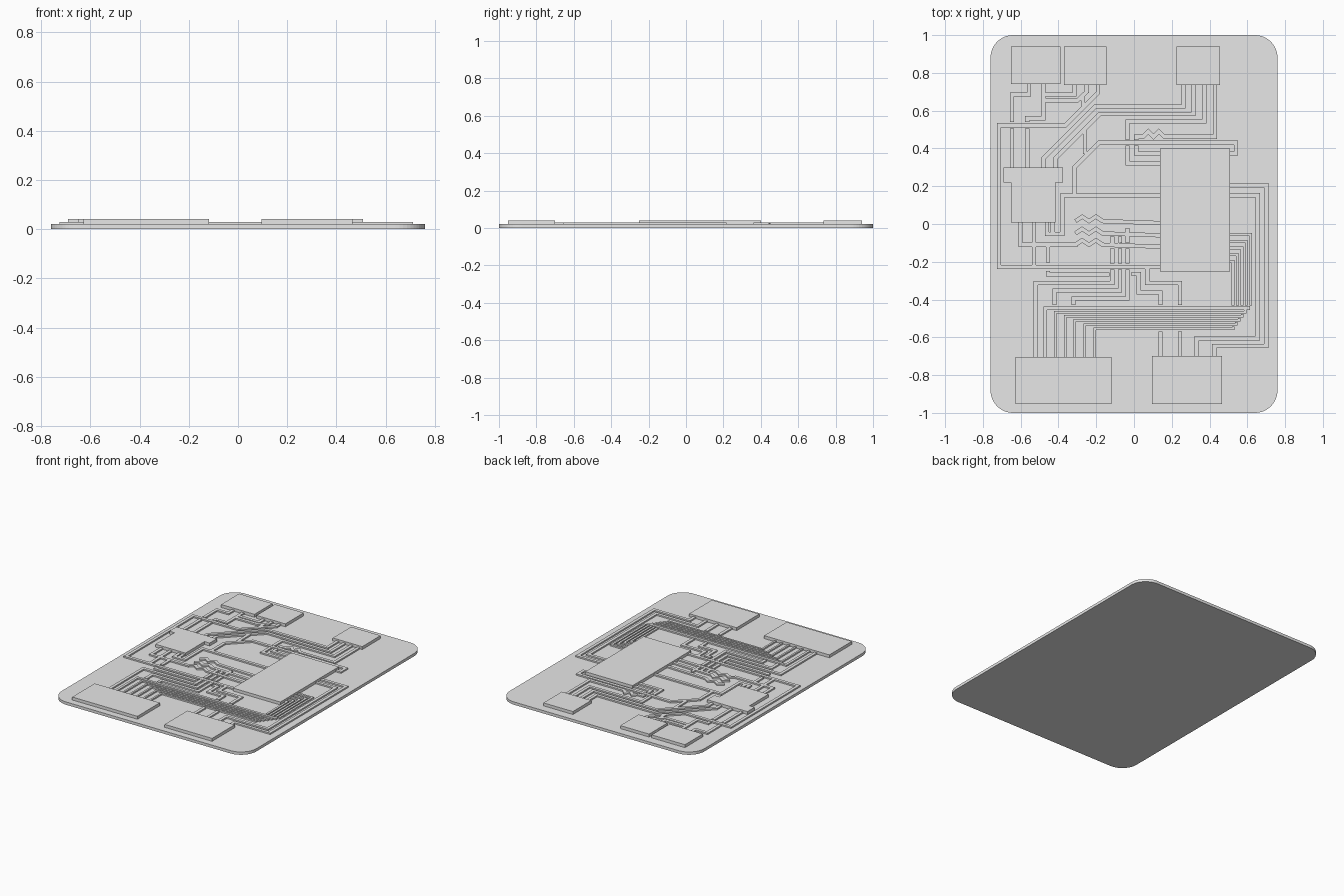
import bpy, bmesh, math
from mathutils import Vector

grey = bpy.data.materials.new("light grey")
grey.diffuse_color = (0.8, 0.8, 0.8, 1)
BOARD, TRACE, BLOCK = 0.02, 0.03, 0.041


def prism(name, outline, z0, z1):
    """Extrude a counter-clockwise outline from z0 to z1."""
    bm = bmesh.new()
    low = [bm.verts.new((x, y, z0)) for x, y in outline]
    high = [bm.verts.new((x, y, z1)) for x, y in outline]
    bm.faces.new(low[::-1])
    bm.faces.new(high)
    n = len(low)
    for i in range(n):
        j = (i + 1) % n
        bm.faces.new((low[i], low[j], high[j], high[i]))
    bmesh.ops.recalc_face_normals(bm, faces=bm.faces)
    mesh = bpy.data.meshes.new(name)
    bm.to_mesh(mesh)
    bm.free()
    mesh.materials.append(grey)
    ob = bpy.data.objects.new(name, mesh)
    bpy.context.collection.objects.link(ob)
    return ob


def block(name, x0, x1, y0, y1):
    prism(name, [(x0, y0), (x1, y0), (x1, y1), (x0, y1)], BOARD - 0.002, BLOCK)


def trace(*points, w=0.022):
    """Raised track of constant width with mitred bends."""
    p = [Vector(q) for q in points]
    d = [(b - a).normalized() for a, b in zip(p, p[1:])]
    left, right = [], []
    for i, q in enumerate(p):
        a, b = d[max(i - 1, 0)], d[min(i, len(d) - 1)]
        na, nb = Vector((-a.y, a.x)), Vector((-b.y, b.x))
        m = (na + nb) / (1 + na.dot(nb)) * w / 2
        left.append(q + m)
        right.append(q - m)
    prism("track", right + left[::-1], BOARD - 0.002, TRACE)


def zigzag(x0, y, steps, dx, dy):
    return [(x0 + i * dx, y + (dy if i % 2 else 0)) for i in range(steps + 1)]


# Board with rounded corners
outline = []
for k, (sx, sy) in enumerate([(1, 1), (-1, 1), (-1, -1), (1, -1)]):
    for i in range(13):
        a = math.pi / 2 * (k + i / 12)
        outline.append((sx * 0.64 + 0.12 * math.cos(a), sy * 0.88 + 0.12 * math.sin(a)))
prism("board", outline, 0, BOARD)

# Connectors and chips
block("top_left_connector", -0.65, -0.39, 0.74, 0.94)
block("top_middle_connector", -0.37, -0.145, 0.735, 0.94)
block("top_right_connector", 0.225, 0.455, 0.735, 0.94)
block("main_chip", 0.137, 0.507, -0.252, 0.40)
block("bottom_left_connector", -0.627, -0.118, -0.953, -0.703)
block("bottom_right_connector", 0.095, 0.465, -0.953, -0.70)
prism("stepped_module", [(-0.65, 0.007), (-0.415, 0.007), (-0.415, 0.22), (-0.375, 0.22),
                         (-0.375, 0.30), (-0.69, 0.30), (-0.69, 0.22), (-0.65, 0.22)],
      BOARD - 0.002, BLOCK)

# Tracks from the top left connectors
trace((-0.555, 0.75), (-0.555, 0.685), (-0.645, 0.685), (-0.645, 0.54))
trace((-0.48, 0.75), (-0.48, 0.56), (-0.565, 0.56), (-0.565, 0.54))
trace((-0.645, 0.505), (-0.645, 0.29))
trace((-0.565, 0.505), (-0.565, 0.29))
trace((-0.19, 0.745), (-0.19, 0.695), (-0.362, 0.523), (-0.715, 0.523),
      (-0.715, -0.227), (0.14, -0.227))
trace((-0.315, 0.745), (-0.315, 0.685), (-0.48, 0.685))
trace((-0.25, 0.745), (-0.25, 0.70), (-0.298, 0.655), (-0.48, 0.655))
trace((-0.27, 0.68), (-0.27, 0.62))

# Tracks from the top right connector
trace((0.262, 0.745), (0.262, 0.622), (-0.205, 0.622), (-0.48, 0.347), (-0.48, 0.29))
trace((0.315, 0.745), (0.315, 0.583), (-0.18, 0.583), (-0.415, 0.348), (-0.415, 0.29))
trace((-0.26, 0.50), (-0.26, 0.37))
trace((0.372, 0.745), (0.372, 0.543), (-0.035, 0.543), (-0.035, 0.445))
trace((0.428, 0.745), (0.428, 0.462), (0.16, 0.462), (0.132, 0.49), (0.104, 0.462),
      (0.076, 0.49), (0.048, 0.462), (0.012, 0.462), (0.012, 0.445))
trace((-0.035, 0.415), (-0.035, 0.322), (0.14, 0.322))
trace((0.012, 0.415), (0.012, 0.373), (0.14, 0.373))
trace((0.50, 0.373), (0.54, 0.373), (0.54, 0.43), (-0.185, 0.43), (-0.315, 0.30),
      (-0.315, 0.15), (0.14, 0.15))

# Tracks under the stepped module
trace((-0.315, 0.15), (-0.38, 0.15), (-0.38, -0.053), (-0.46, -0.053), (-0.46, 0.02))
trace((-0.43, 0.02), (-0.43, -0.045))
trace((-0.53, 0.02), (-0.53, -0.22))
trace((-0.455, -0.11), (-0.455, -0.205))
trace((-0.455, -0.25), (-0.455, -0.268), (-0.13, -0.268))
trace((-0.60, 0.02), (-0.60, -0.11), (-0.30, -0.11))
for y in (0.015, -0.05, -0.11):
    trace(*zigzag(-0.31, y, 4, 0.036, 0.024), (0.14, y - 0.01))

# Links across the centre and their stepped runs
for x in (-0.115, -0.075, -0.035):
    trace((x, -0.065), (x, -0.10))
    trace((x, -0.13), (x, -0.21))
trace((-0.035, -0.02), (-0.035, -0.05))
trace((-0.115, -0.24), (-0.115, -0.312), (-0.52, -0.312), (-0.52, -0.71))
trace((-0.075, -0.24), (-0.075, -0.352), (-0.42, -0.352), (-0.42, -0.43))
trace((-0.035, -0.24), (-0.035, -0.395), (-0.32, -0.395), (-0.32, -0.43))
trace((-0.012, -0.265), (0.025, -0.265), (0.025, -0.362), (0.14, -0.362), (0.14, -0.43))
trace((0.07, -0.235), (0.07, -0.312), (0.243, -0.312), (0.243, -0.43))
for x in (0.14, 0.243):
    trace((x, -0.57), (x, -0.71))

# Bus from the bottom left connector to the right of the chip
for i in range(6):
    y, xr = -0.446 - 0.0215 * i, 0.605 - 0.016 * i
    x = -0.47 + 0.0525 * i
    trace((xr, y + 0.012), (xr, y), (x, y), (x, -0.71), w=0.013 if i else 0.018)
for i in range(5):
    y, x = -0.055 - 0.036 * i, 0.618 - 0.0235 * i
    trace((0.50, y), (x, y), (x, -0.432), w=0.015)

# Outer tracks to the bottom right connector
trace((0.50, 0.205), (0.70, 0.205), (0.70, -0.645), (0.425, -0.645), (0.425, -0.71))
trace((0.50, 0.152), (0.655, 0.152), (0.655, -0.605), (0.332, -0.605), (0.332, -0.71))
